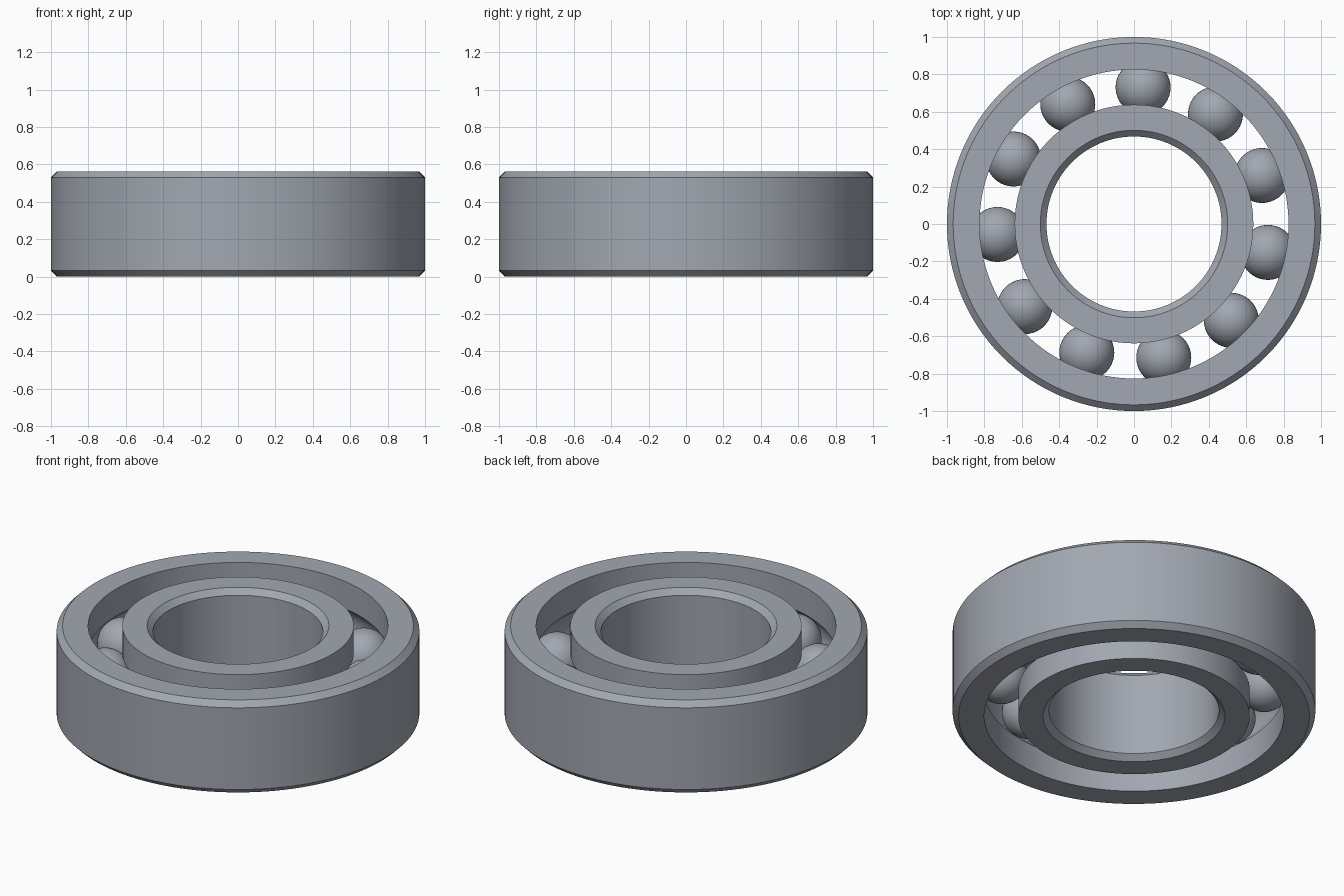
import bpy
import math

HEIGHT = 0.563
MID = HEIGHT / 2
CHAMFER = 0.033
PITCH = 0.732          # radius of the circle of ball centres
BALL_RADIUS = 0.147
GROOVE_RADIUS = 0.149
BALL_COUNT = 11
SEGMENTS = 128

cube = bpy.data.objects.get("Cube")
if cube:
    bpy.data.objects.remove(cube, do_unlink=True)

steel = bpy.data.materials.new("steel_grey")
steel.use_nodes = True
colour = (0.36, 0.39, 0.44, 1)
steel.diffuse_color = colour
steel.node_tree.nodes["Principled BSDF"].inputs["Base Color"].default_value = colour


def smooth(obj):
    bpy.ops.object.select_all(action="DESELECT")
    obj.select_set(True)
    bpy.context.view_layer.objects.active = obj
    bpy.ops.object.shade_smooth_by_angle(angle=math.radians(30))


def ring(name, plain, race):
    """Lathe a ring with a chamfered plain wall and a grooved race wall."""
    side = 1 if race > PITCH else -1      # direction from balls to race
    inset = plain - side * CHAMFER
    profile = [(inset, 0), (plain, CHAMFER), (plain, HEIGHT - CHAMFER),
               (inset, HEIGHT), (race, HEIGHT)]
    # Ball groove, from its upper edge to its lower edge
    half = math.acos(abs(race - PITCH) / GROOVE_RADIUS)
    steps = 14
    for i in range(steps + 1):
        a = half * (1 - 2 * i / steps)
        profile.append((PITCH + side * GROOVE_RADIUS * math.cos(a),
                        MID + GROOVE_RADIUS * math.sin(a)))
    profile.append((race, 0))

    count = len(profile)
    verts, faces = [], []
    for s in range(SEGMENTS):
        t = math.tau * s / SEGMENTS
        verts += [(r * math.cos(t), r * math.sin(t), z) for r, z in profile]
        n = (s + 1) % SEGMENTS
        for i in range(count):
            j = (i + 1) % count
            quad = (s * count + i, n * count + i, n * count + j, s * count + j)
            faces.append(quad if side > 0 else quad[::-1])
    mesh = bpy.data.meshes.new(name)
    mesh.from_pydata(verts, [], faces)
    mesh.materials.append(steel)
    obj = bpy.data.objects.new(name, mesh)
    bpy.context.collection.objects.link(obj)
    smooth(obj)


ring("outer_ring", 1.0, 0.826)
ring("inner_ring", 0.468, 0.638)

# Balls spaced evenly between the two races
for k in range(BALL_COUNT):
    a = math.radians(86.2) + math.tau * k / BALL_COUNT
    bpy.ops.mesh.primitive_uv_sphere_add(
        segments=40, ring_count=24, radius=BALL_RADIUS,
        location=(PITCH * math.cos(a), PITCH * math.sin(a), MID))
    ball = bpy.context.object
    ball.name = f"ball_{k + 1}"
    ball.data.materials.append(steel)
    smooth(ball)
